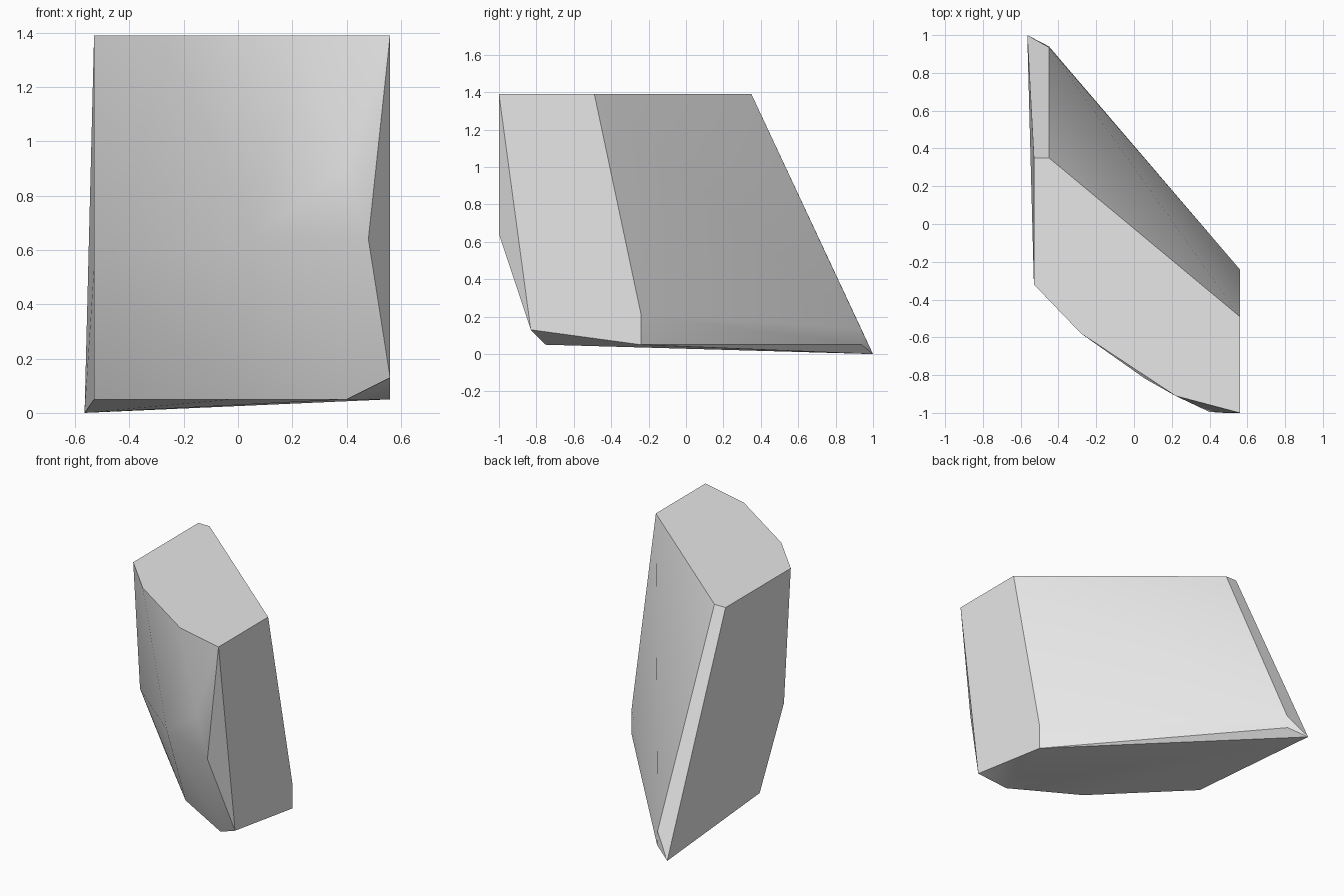
import bpy
import bmesh
import math

default_cube = bpy.data.objects.get("Cube")
if default_cube:
    bpy.data.objects.remove(default_cube, do_unlink=True)

TOP, FOOT = 1.39, 0.05
LEFT, RIGHT, BEVEL = 0.56, -0.53, -0.45


def flat_material(name, colour):
    material = bpy.data.materials.new(name)
    material.use_nodes = True
    material.diffuse_color = colour
    shader = next(n for n in material.node_tree.nodes if n.type == "BSDF_PRINCIPLED")
    shader.inputs["Base Color"].default_value = colour
    return material


def at_height(outline, height):
    return [(x, y, height) for x, y in outline]


# flat cap outline, with a rounded front edge
cap = at_height([(RIGHT, 0.35), (BEVEL, 0.35), (LEFT, -0.49), (LEFT, -1),
                 (0.22, -0.91), (-0.28, -0.58), (RIGHT, -0.32)], TOP)

# bulging corners around the middle and just above the foot
belly = [(RIGHT, -0.25, 0.54), (0.06, -0.82, 0.65), (0.4, -0.995, 0.9),
         (0.48, -1, 0.64), (LEFT, -0.83, 0.13), (LEFT, -0.24, 0.21),
         (BEVEL, 0.935, 0.137)]

# narrow base outline and the lowest rear tip
base = at_height([(RIGHT, 0), (-0.02, -0.51), (0.4, -0.75),
                  (LEFT, -0.24), (BEVEL, 0.94)], FOOT)
tip = [(-0.565, 1, 0)]

# wrap one convex faceted block around all the corners
bm = bmesh.new()
for corner in cap + belly + base + tip:
    bm.verts.new(corner)
bmesh.ops.convex_hull(bm, input=bm.verts[:])
loose = [v for v in bm.verts if not v.link_faces]
bmesh.ops.delete(bm, geom=loose, context="VERTS")
bmesh.ops.dissolve_limit(bm, angle_limit=math.radians(0.5),
                         verts=bm.verts[:], edges=bm.edges[:])
bmesh.ops.recalc_face_normals(bm, faces=bm.faces[:])

mesh = bpy.data.meshes.new("stone_block")
bm.to_mesh(mesh)
bm.free()
mesh.materials.append(flat_material("stone_grey", (0.8, 0.8, 0.8, 1)))
stone = bpy.data.objects.new("stone_block", mesh)
bpy.context.collection.objects.link(stone)

# soft front, crisp corners
bpy.ops.object.select_all(action="DESELECT")
stone.select_set(True)
bpy.context.view_layer.objects.active = stone
bpy.ops.object.shade_smooth_by_angle(angle=math.radians(30))
